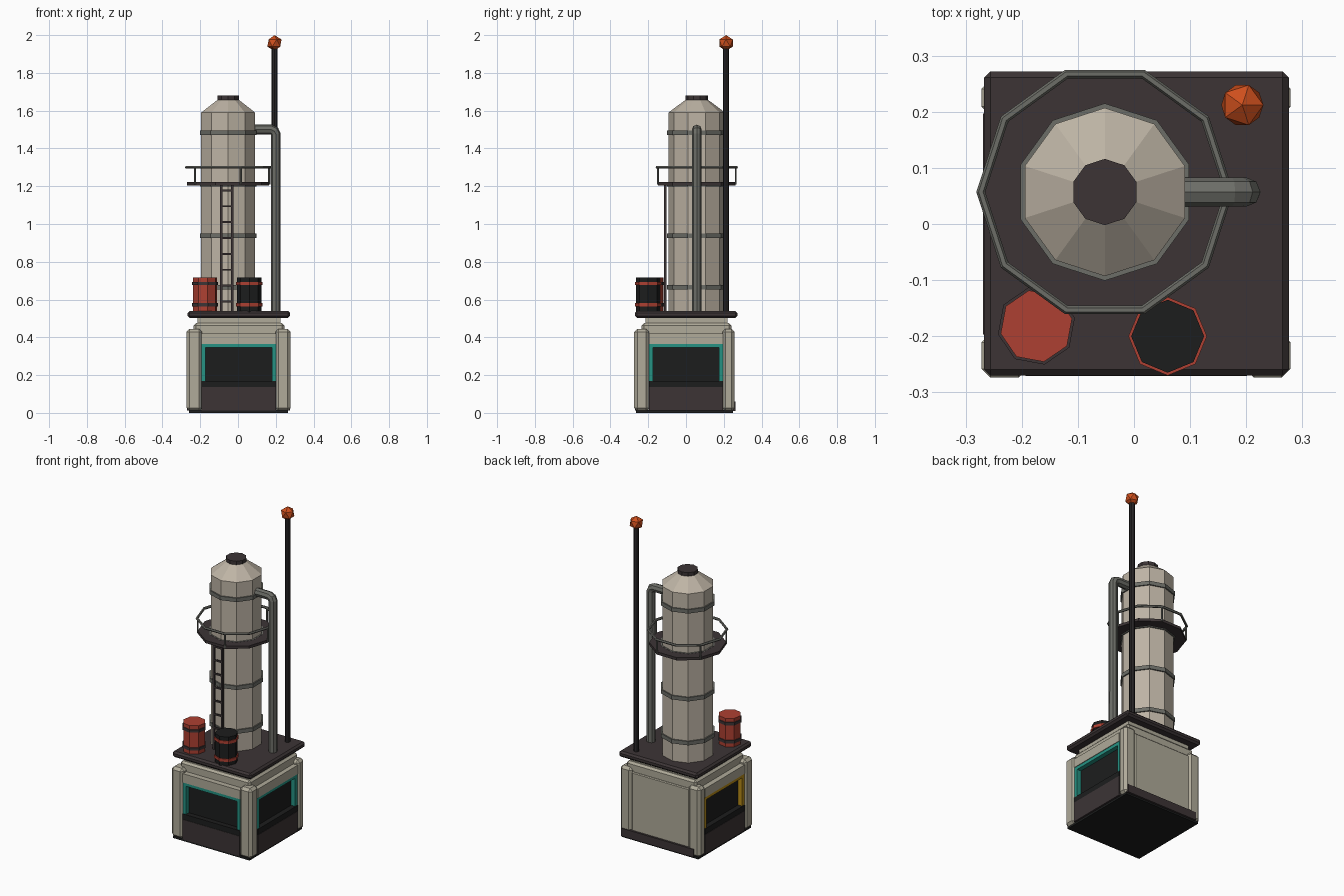
import bpy, bmesh, math
from mathutils import Matrix, Vector

old = bpy.data.objects.get("Cube")
if old:
    bpy.data.objects.remove(old, do_unlink=True)


def material(name, r, g, b):
    m = bpy.data.materials.new(name)
    m.use_nodes = True
    linear = [(c / 255) ** 2.2 for c in (r, g, b)] + [1]
    m.diffuse_color = linear
    m.node_tree.nodes["Principled BSDF"].inputs["Base Color"].default_value = linear
    return m


STONE = material("wall_beige", 174, 169, 152)
CREAM = material("tower_cream", 188, 178, 163)
BROWN = material("dark_brown", 62, 55, 56)
BLACK = material("black", 34, 35, 35)
CHARCOAL = material("charcoal", 46, 44, 45)
GREY = material("pipe_grey", 108, 109, 103)
TEAL = material("teal", 42, 145, 130)
YELLOW = material("yellow", 182, 138, 30)
RED = material("red", 172, 66, 53)
ORANGE = material("orange", 205, 80, 34)


def add(name, bm, mat):
    bmesh.ops.recalc_face_normals(bm, faces=bm.faces)
    me = bpy.data.meshes.new(name)
    bm.to_mesh(me)
    bm.free()
    me.materials.append(mat)
    ob = bpy.data.objects.new(name, me)
    bpy.context.collection.objects.link(ob)
    return ob


def box(name, x, y, z, mat, bevel=0, turn=0):
    """Box from (low, high) ranges, optionally chamfered and turned about z."""
    bm = bmesh.new()
    bmesh.ops.create_cube(bm, size=1)
    for v in bm.verts:
        v.co = Vector([r[0] + (c + 0.5) * (r[1] - r[0]) for c, r in zip(v.co, (x, y, z))])
    if bevel:
        bmesh.ops.bevel(bm, geom=bm.edges[:], offset=bevel, segments=1, affect='EDGES')
    bm.transform(Matrix.Rotation(math.radians(turn), 4, 'Z'))
    return add(name, bm, mat)


def prism(name, x, y, z, r, mat, sides, turn=0, r_top=None):
    """Upright prism or cone with a corner toward +y before turning."""
    bm = bmesh.new()
    bmesh.ops.create_cone(bm, cap_ends=True, segments=sides, radius1=r,
                          radius2=r if r_top is None else r_top, depth=z[1] - z[0])
    bm.transform(Matrix.Translation((x, y, sum(z) / 2)) @ Matrix.Rotation(math.radians(turn), 4, 'Z'))
    return add(name, bm, mat)


def tube(name, points, r, mat, closed=False, resolution=1):
    cu = bpy.data.curves.new(name, 'CURVE')
    cu.dimensions = '3D'
    cu.bevel_depth = r
    cu.bevel_resolution = resolution
    cu.use_fill_caps = True
    sp = cu.splines.new('POLY')
    sp.points.add(len(points) - 1)
    for p, co in zip(sp.points, points):
        p.co = (*co, 1)
    sp.use_cyclic_u = closed
    tmp = bpy.data.objects.new(name + "_path", cu)
    bpy.context.collection.objects.link(tmp)
    bpy.context.view_layer.update()
    me = bpy.data.meshes.new_from_object(tmp.evaluated_get(bpy.context.evaluated_depsgraph_get()))
    bpy.data.objects.remove(tmp, do_unlink=True)
    me.name = name
    me.materials.clear()
    me.materials.append(mat)
    for poly in me.polygons:
        poly.use_smooth = False
    ob = bpy.data.objects.new(name, me)
    bpy.context.collection.objects.link(ob)


# Base block
box("plinth", (-0.26, 0.265), (-0.265, 0.25), (0, 0.015), BLACK)
box("core", (-0.225, 0.235), (-0.23, 0.235), (0.01, 0.43), STONE)
box("lower_cornice", (-0.235, 0.245), (-0.235, 0.24), (0.4, 0.475), STONE, 0.012)
box("upper_cornice", (-0.215, 0.225), (-0.215, 0.22), (0.47, 0.51), STONE)
for sx, x in (("right", (-0.272, -0.19)), ("left", (0.198, 0.279))):
    for sy, y in (("front", (-0.274, -0.195)), ("back", (0.193, 0.257))):
        box(f"{sy}_{sx}_pillar", x, y, (0.01, 0.445), STONE, 0.016)


# Recessed windows on three sides
def window_wall(side, turn, centre, dist, colour):
    def part(name, u, depth, z, mat):
        box(f"{side}_{name}", (centre + u[0], centre + u[1]),
            (-dist + depth[0], -dist + depth[1]), z, mat, 0, turn)
    w = 0.197
    part("lintel", (-w, w), (0, 0.05), (0.365, 0.42), STONE)
    part("glass", (-w, w), (0.032, 0.05), (0.13, 0.37), BLACK)
    part("frame_top", (-w, w), (0.004, 0.04), (0.345, 0.366), colour)
    for n, s in (("a", -1), ("b", 1)):
        part("frame_side_" + n, sorted((s * w, s * (w - 0.021))), (0.004, 0.04), (0.16, 0.35), colour)
    part("sill", (-w, w), (0, 0.04), (0.135, 0.17), BLACK)
    part("lower_panel", (-w, w), (-0.002, 0.05), (0.012, 0.136), BROWN)


window_wall("front", 0, 0.004, 0.269, TEAL)
window_wall("left", 90, 0, 0.274, TEAL)
window_wall("right", -90, 0, 0.267, YELLOW)

# Plain back wall
box("back_panel", (-0.195, 0.2), (0.2, 0.249), (0.01, 0.42), STONE, 0.005)
box("back_skirting", (-0.235, 0.262), (0.2, 0.262), (0.01, 0.06), BROWN)

# Roof slab
box("roof_slab", (-0.267, 0.276), (-0.27, 0.272), (0.503, 0.54), BROWN, 0.011)

# Tower with hoops, cone and cap
TX, TY = -0.052, 0.057
prism("tower_body", TX, TY, (0.53, 1.59), 0.15, CREAM, 10)
prism("tower_cone", TX, TY, (1.59, 1.66), 0.15, CREAM, 10, 0, 0.056)
prism("tower_cap", TX, TY, (1.655, 1.68), 0.059, BROWN, 10)
for i in range(4):
    z = 0.665 + i * 0.273
    prism(f"hoop_{i + 1}", TX, TY, (z - 0.012, z + 0.012), 0.158, GREY, 10)

# Walkway and railing
prism("walkway", TX, TY, (1.205, 1.222), 0.217, BROWN, 10, 90)


def around(deg, r, z):
    a = math.radians(deg)
    return (TX + r * math.cos(a), TY + r * math.sin(a), z)


tube("railing", [around(36 * i, 0.221, 1.3) for i in range(10)], 0.008, GREY, True)
for i in range(5):
    tube(f"railing_post_{i + 1}", [around(72 * i, 0.217, z) for z in (1.21, 1.3)], 0.006, GREY)

# Ladder
LY = (-0.116, -0.102)
for n, x in (("right", -0.088), ("left", -0.03)):
    box(f"ladder_{n}_rail", (x - 0.006, x + 0.006), LY, (0.54, 1.21), BROWN)
for i in range(8):
    z = 0.59 + i * 0.084
    box(f"ladder_rung_{i + 1}", (-0.09, -0.028), (-0.113, -0.105), (z - 0.005, z + 0.005), BROWN)

# Down pipe from tower to roof
tube("down_pipe", [(0.07, TY, 1.5), (0.175, TY, 1.5), (0.193, TY, 1.492),
                   (0.2, TY, 1.475), (0.2, TY, 0.53)], 0.026, GREY, False, 2)

# Mast with beacon
MX, MY = 0.193, 0.212
prism("mast", MX, MY, (0.53, 1.94), 0.016, CHARCOAL, 8)
bm = bmesh.new()
bmesh.ops.create_icosphere(bm, subdivisions=1, radius=0.042)
bm.transform(Matrix.Translation((MX, MY, 1.958)))
add("beacon", bm, ORANGE)


# Drums
def drum(name, x, y, turn, body, band):
    prism(name, x, y, (0.535, 0.717), 0.065, body, 8, turn)
    for i, z in enumerate((0.573, 0.685)):
        prism(f"{name}_band_{i + 1}", x, y, (z - 0.009, z + 0.009), 0.07, band, 8, turn)


drum("red_drum", -0.174, -0.182, 12, RED, BROWN)
drum("black_drum", 0.06, -0.2, 0, BLACK, RED)
